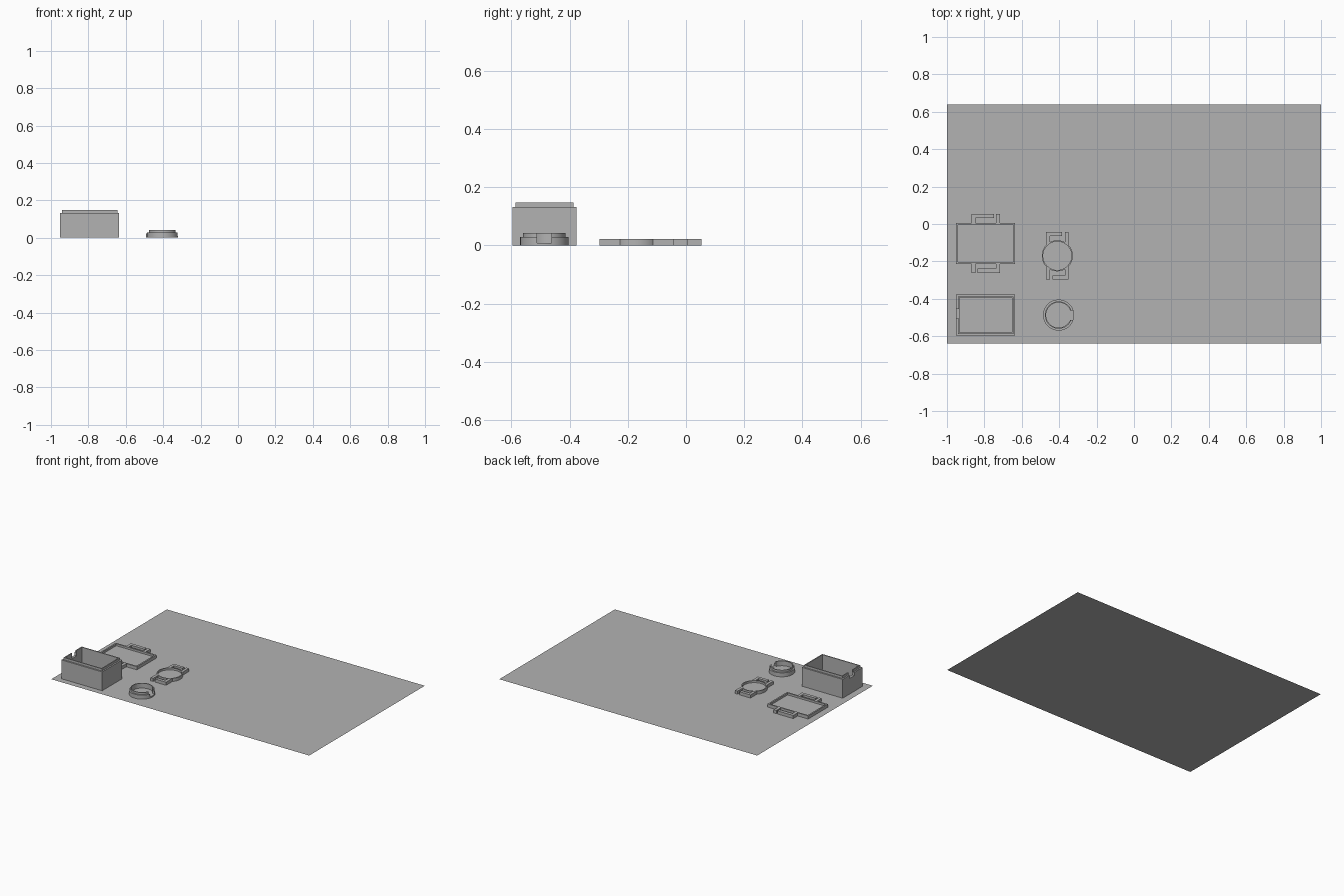
import bpy
import bmesh
from math import cos, sin, tau, sqrt
from mathutils import Vector

cube = bpy.data.objects.get("Cube")
if cube:
    bpy.data.objects.remove(cube, do_unlink=True)

# Single grey material
GREY = (0.45, 0.45, 0.45, 1)
grey = bpy.data.materials.new("plain grey")
grey.use_nodes = True
grey.diffuse_color = GREY
grey.node_tree.nodes["Principled BSDF"].inputs["Base Color"].default_value = GREY


def rect(hx, hy):
    return [(-hx, -hy), (hx, -hy), (hx, hy), (-hx, hy)]


def circle(r, n=64):
    return [(r * cos(tau * i / n), r * sin(tau * i / n)) for i in range(n)]


def loft(name, centre, loops, smooth=False):
    """Bridge stacked (outline, height) loops and cap both ends."""
    bm = bmesh.new()
    rings = [[bm.verts.new((x, y, z)) for x, y in pts] for pts, z in loops]
    for a, b in zip(rings, rings[1:]):
        for i in range(len(a)):
            j = (i + 1) % len(a)
            bm.faces.new((a[i], a[j], b[j], b[i]))
    bm.faces.new(rings[0])
    if len(rings) > 1:
        bm.faces.new(rings[-1])
        bmesh.ops.recalc_face_normals(bm, faces=bm.faces)
    mesh = bpy.data.meshes.new(name)
    bm.to_mesh(mesh)
    bm.free()
    mesh.materials.append(grey)
    ob = bpy.data.objects.new(name, mesh)
    ob.location = Vector((*centre, 0))
    bpy.context.collection.objects.link(ob)
    if smooth:
        bpy.ops.object.select_all(action='DESELECT')
        ob.select_set(True)
        bpy.context.view_layer.objects.active = ob
        bpy.ops.object.shade_smooth_by_angle()
    return ob


def prism(name, centre, pts, height):
    return loft(name, centre, [(pts, 0), (pts, height)])


def cut_notch(ob, centre, half_x, half_y, z0, z1):
    """Cut a slot through one wall, then discard the cutter."""
    cutter = loft("notch_cutter", centre,
                  [(rect(half_x, half_y), z0), (rect(half_x, half_y), z1)])
    cutter.hide_render = True
    mod = ob.modifiers.new("notch", 'BOOLEAN')
    mod.operation = 'DIFFERENCE'
    mod.solver = 'EXACT'
    mod.object = cutter
    bpy.context.view_layer.update()
    bpy.context.view_layer.objects.active = ob
    bpy.ops.object.modifier_apply(modifier=mod.name)
    bpy.data.objects.remove(cutter, do_unlink=True)


def strap_clips(prefix, centre, half, post, bar_end, bar_y, tip_y, root):
    """Hook and straight post on one edge, repeated turned half round."""
    inner = half - post
    hook = [(-half, root(half)), (-inner, root(inner)), (-inner, bar_y),
            (bar_end, bar_y), (bar_end, tip_y), (-half, tip_y)]
    peg = [(inner, root(inner)), (half, root(half)), (half, tip_y), (inner, tip_y)]
    for side, s in (("back", 1), ("front", -1)):
        for part, pts in (("hook", hook), ("post", peg)):
            prism(f"{prefix}_{side}_{part}", centre,
                  [(s * x, s * y) for x, y in pts], LID_H)


LID_H = 0.022
FLOOR = 0.008

# Thin base sheet
loft("base_sheet", (0, 0), [(rect(1, 0.64), 0)])

# Rectangular case with stepped rim and a slot in its right wall
box_c = (-0.793, -0.487)
HX, HY = 0.158, 0.11
box = loft("rectangular_case", box_c, [
    (rect(HX, HY), 0), (rect(HX, HY), 0.132),
    (rect(HX - 0.01, HY - 0.01), 0.132), (rect(HX - 0.01, HY - 0.01), 0.148),
    (rect(HX - 0.017, HY - 0.017), 0.148), (rect(HX - 0.017, HY - 0.017), FLOOR)])
cut_notch(box, (box_c[0] - HX, -0.48), 0.03, 0.025, 0.11, 0.2)

# Rectangular lid with strap clips
lid_c = (-0.793, -0.104)
LY = 0.109
loft("rectangular_lid", lid_c, [
    (rect(HX, LY), 0), (rect(HX, LY), LID_H),
    (rect(HX - 0.01, LY - 0.01), LID_H), (rect(HX - 0.01, LY - 0.01), FLOOR)])
strap_clips("rectangular_lid", lid_c, 0.076, 0.021, 0.045, 0.135, 0.158,
            lambda x: LY - 0.004)

# Round case with stepped rim and a slot in its left wall
R = 0.083
ring_c = (-0.403, -0.487)
ring = loft("round_case", ring_c, [
    (circle(R), 0), (circle(R), 0.028),
    (circle(R - 0.01), 0.028), (circle(R - 0.01), 0.042),
    (circle(R - 0.016), 0.042), (circle(R - 0.016), FLOOR)], smooth=True)
cut_notch(ring, (ring_c[0] + R, ring_c[1]), 0.03, 0.025, FLOOR + 0.001, 0.1)

# Round lid with strap clips
round_c = (-0.41, -0.17)
loft("round_lid", round_c, [
    (circle(R), 0), (circle(R), LID_H),
    (circle(R - 0.007), LID_H), (circle(R - 0.007), FLOOR)], smooth=True)
strap_clips("round_lid", round_c, 0.06, 0.02, 0.025, 0.105, 0.127,
            lambda x: sqrt((R - 0.003) ** 2 - x * x))
